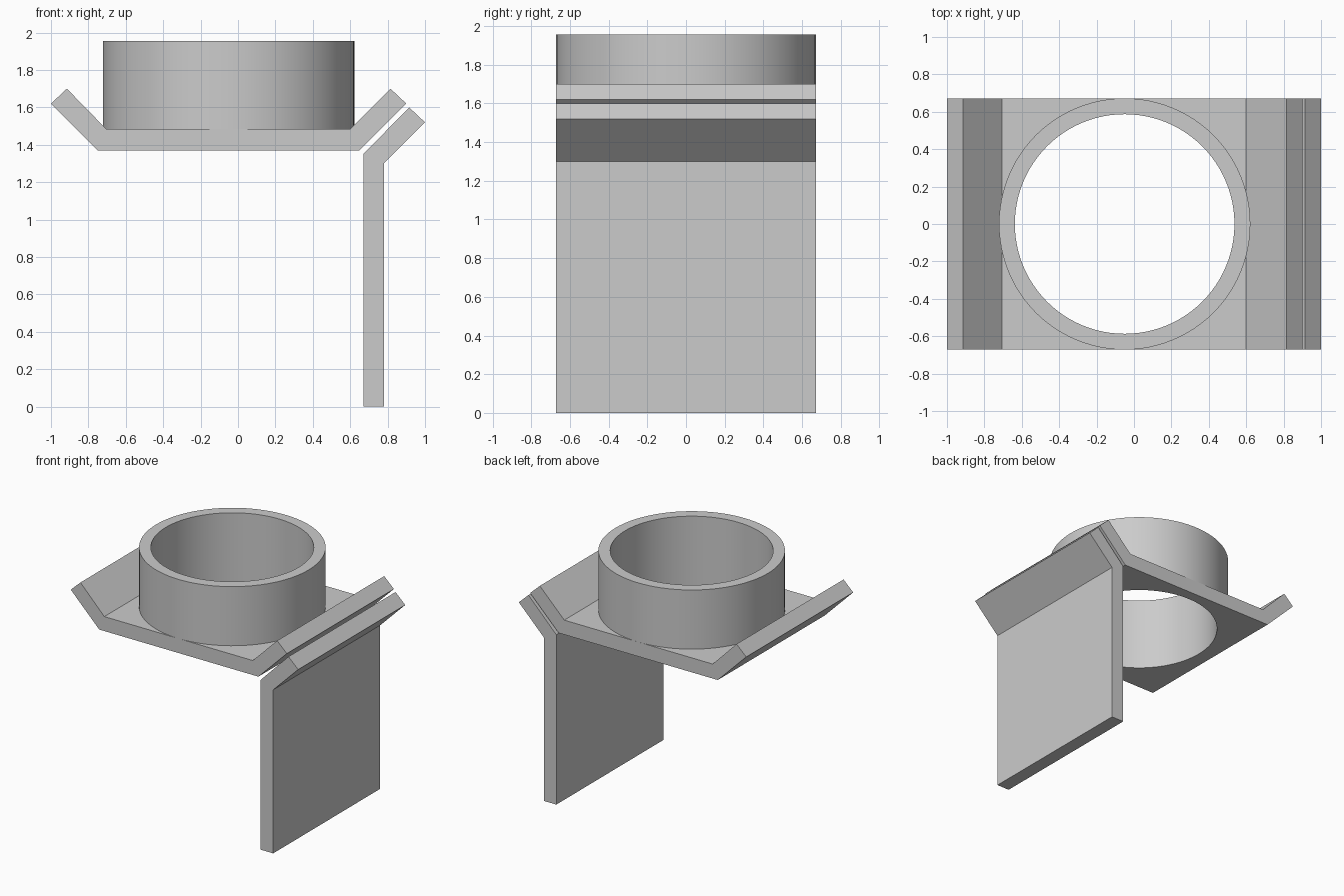
import bpy
import bmesh
import math

default = bpy.data.objects.get("Cube")
if default:
    bpy.data.objects.remove(default, do_unlink=True)

HALF_DEPTH = 0.672
CENTRE_X = -0.05
INNER_R, OUTER_R = 0.587, 0.672
PLATE_BOTTOM, PLATE_TOP, COLLAR_TOP = 1.37, 1.485, 1.955
SEGMENTS = 96

grey = bpy.data.materials.new("plain grey")
grey.use_nodes = True
colour = (0.6, 0.6, 0.6, 1)
grey.diffuse_color = colour
grey.node_tree.nodes["Principled BSDF"].inputs["Base Color"].default_value = colour


def add_object(name, bm):
    bmesh.ops.recalc_face_normals(bm, faces=bm.faces)
    mesh = bpy.data.meshes.new(name)
    bm.to_mesh(mesh)
    bm.free()
    mesh.materials.append(grey)
    obj = bpy.data.objects.new(name, mesh)
    bpy.context.collection.objects.link(obj)
    return obj


def activate(obj):
    bpy.ops.object.select_all(action="DESELECT")
    obj.select_set(True)
    bpy.context.view_layer.objects.active = obj


def smooth(obj):
    activate(obj)
    bpy.ops.object.shade_smooth_by_angle(angle=math.radians(30))


def extrude_profile(name, points):
    """Extrude an x-z outline across the full depth."""
    bm = bmesh.new()
    face = bm.faces.new([bm.verts.new((x, -HALF_DEPTH, z)) for x, z in points])
    result = bmesh.ops.extrude_face_region(bm, geom=[face])
    verts = [v for v in result["geom"] if isinstance(v, bmesh.types.BMVert)]
    bmesh.ops.translate(bm, verts=verts, vec=(0, 2 * HALF_DEPTH, 0))
    return add_object(name, bm)


def revolve(name, outline):
    """Turn a closed r-z outline about the collar axis."""
    bm = bmesh.new()
    rings = []
    for i in range(SEGMENTS):
        a = 2 * math.pi * i / SEGMENTS
        rings.append([bm.verts.new((CENTRE_X + r * math.cos(a), r * math.sin(a), z))
                      for r, z in outline])
    n = len(outline)
    for i in range(SEGMENTS):
        here, there = rings[i], rings[(i + 1) % SEGMENTS]
        for j in range(n):
            k = (j + 1) % n
            bm.faces.new((here[j], there[j], there[k], here[k]))
    return add_object(name, bm)


# Bent base plate with upturned flanges
base_plate = extrude_profile("base_plate", [
    (-1.0, 1.62), (-0.915, 1.70), (-0.705, PLATE_TOP), (0.6, PLATE_TOP),
    (0.815, 1.70), (0.9, 1.62), (0.65, PLATE_BOTTOM), (-0.75, PLATE_BOTTOM)])

# Round hole through the plate
bm = bmesh.new()
bmesh.ops.create_cone(bm, cap_ends=True, segments=SEGMENTS,
                      radius1=INNER_R, radius2=INNER_R, depth=1)
bmesh.ops.translate(bm, verts=bm.verts, vec=(CENTRE_X, 0, PLATE_TOP))
cutter = add_object("hole_cutter", bm)
cutter.hide_render = True
cut = base_plate.modifiers.new("hole", "BOOLEAN")
cut.operation = "DIFFERENCE"
cut.solver = "EXACT"
cut.object = cutter
activate(base_plate)
bpy.ops.object.modifier_apply(modifier=cut.name)
bpy.data.objects.remove(cutter, do_unlink=True)
smooth(base_plate)

# Upright collar around the hole
collar = revolve("collar", [(INNER_R, PLATE_TOP), (OUTER_R, PLATE_TOP),
                            (OUTER_R, COLLAR_TOP), (INNER_R, COLLAR_TOP)])
smooth(collar)

# Separate side panel with an outward bent lip
extrude_profile("side_panel", [
    (0.67, 0), (0.78, 0), (0.78, 1.30), (1.0, 1.52), (0.915, 1.60), (0.67, 1.35)])
